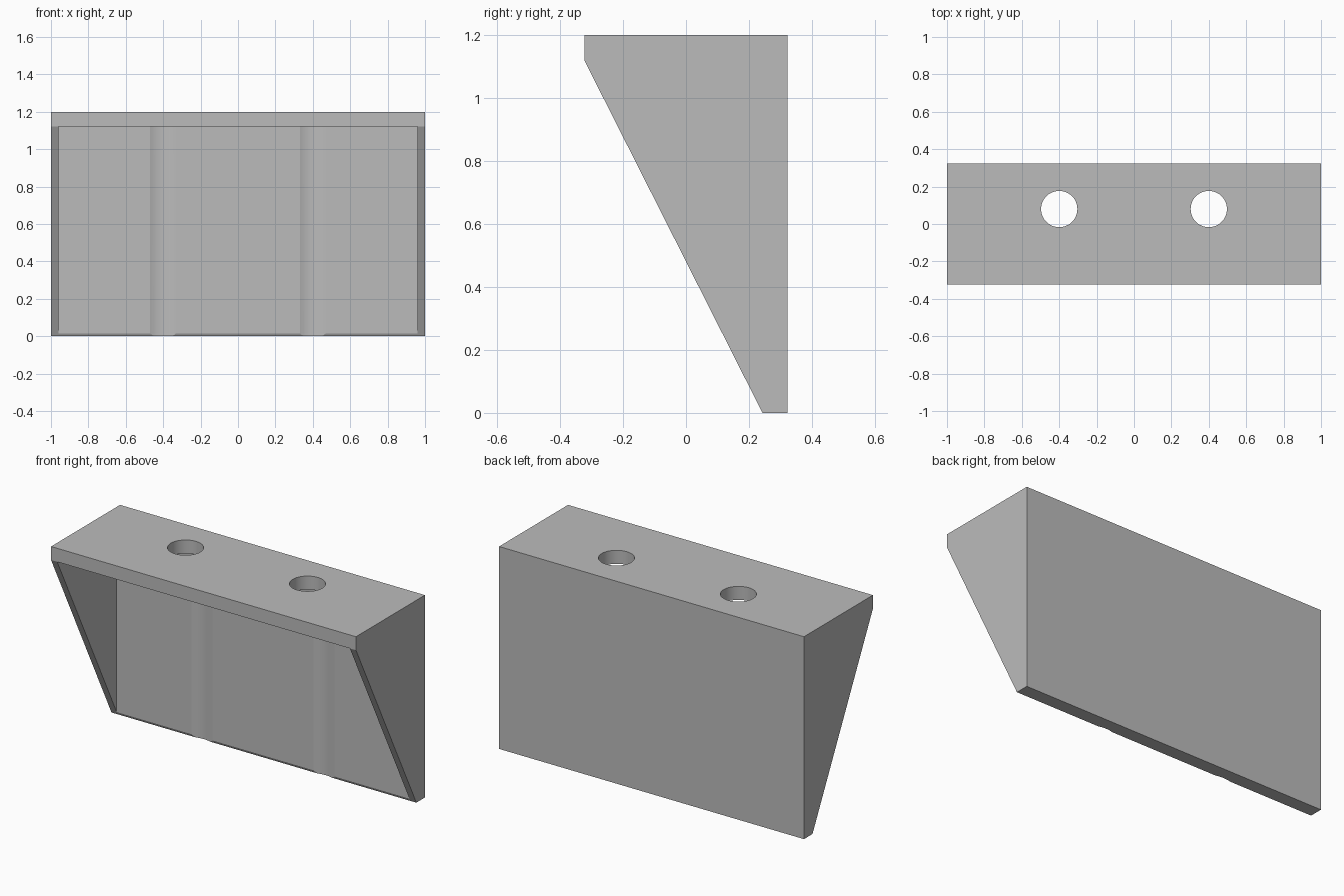
import bpy, bmesh, math
from mathutils import Vector

cube = bpy.data.objects.get("Cube")
if cube:
    bpy.data.objects.remove(cube, do_unlink=True)

grey = bpy.data.materials.new("plain_grey")
grey.use_nodes = True
GREY = (0.5, 0.5, 0.5, 1)
grey.diffuse_color = GREY
grey.node_tree.nodes["Principled BSDF"].inputs["Base Color"].default_value = GREY

BACK, FRONT = 0.323, -0.323
TOP, SHELF_BASE = 1.2, 1.12
PANEL_FRONT = 0.235
HOLE_X, HOLE_Y, HOLE_R, RELIEF_R = 0.4, 0.08, 0.097, 0.17


def prism(name, points, offset):
    """Extrude a closed outline along an offset."""
    bm = bmesh.new()
    face = bm.faces.new([bm.verts.new(p) for p in points])
    out = bmesh.ops.extrude_face_region(bm, geom=[face])
    moved = [v for v in out["geom"] if isinstance(v, bmesh.types.BMVert)]
    bmesh.ops.translate(bm, verts=moved, vec=Vector(offset))
    bmesh.ops.recalc_face_normals(bm, faces=bm.faces)
    mesh = bpy.data.meshes.new(name)
    bm.to_mesh(mesh)
    bm.free()
    mesh.materials.append(grey)
    obj = bpy.data.objects.new(name, mesh)
    bpy.context.collection.objects.link(obj)
    return obj


def arc(cx, radius, start, end, steps):
    return [(cx + radius * math.cos(a), HOLE_Y + radius * math.sin(a))
            for a in (start + (end - start) * i / steps for i in range(steps + 1))]


# Wedge-sided outer body
side = [(FRONT, TOP), (FRONT, SHELF_BASE), (0.243, 0), (BACK, 0), (BACK, TOP)]
bracket = prism("wall_bracket", [(-1, y, z) for y, z in side], (2, 0, 0))

# Open cavity with shallow round grooves behind the screw holes
reach = math.asin((PANEL_FRONT - HOLE_Y) / RELIEF_R)
outline = [(-0.96, -0.6), (-0.96, PANEL_FRONT)]
for cx in (-HOLE_X, HOLE_X):
    outline += arc(cx, RELIEF_R, math.pi - reach, reach, 12)
outline += [(0.96, PANEL_FRONT), (0.96, -0.6)]
cutters = [prism("cavity_cutter", [(x, y, -0.2) for x, y in outline],
                 (0, 0, SHELF_BASE + 0.2))]

# Screw holes through the shelf
for cx in (-HOLE_X, HOLE_X):
    ring = arc(cx, HOLE_R, 0, 2 * math.pi, 48)[:-1]
    cutters.append(prism("hole_cutter", [(x, y, 1) for x, y in ring], (0, 0, 0.4)))

bpy.ops.object.select_all(action='DESELECT')
bpy.context.view_layer.objects.active = bracket
bracket.select_set(True)
for cutter in cutters:
    cutter.hide_render = True
    cut = bracket.modifiers.new("cut", 'BOOLEAN')
    cut.operation, cut.solver, cut.object = 'DIFFERENCE', 'EXACT', cutter
    bpy.ops.object.modifier_apply(modifier=cut.name)
    bpy.data.objects.remove(cutter, do_unlink=True)

bpy.ops.object.shade_smooth_by_angle(angle=math.radians(15))
